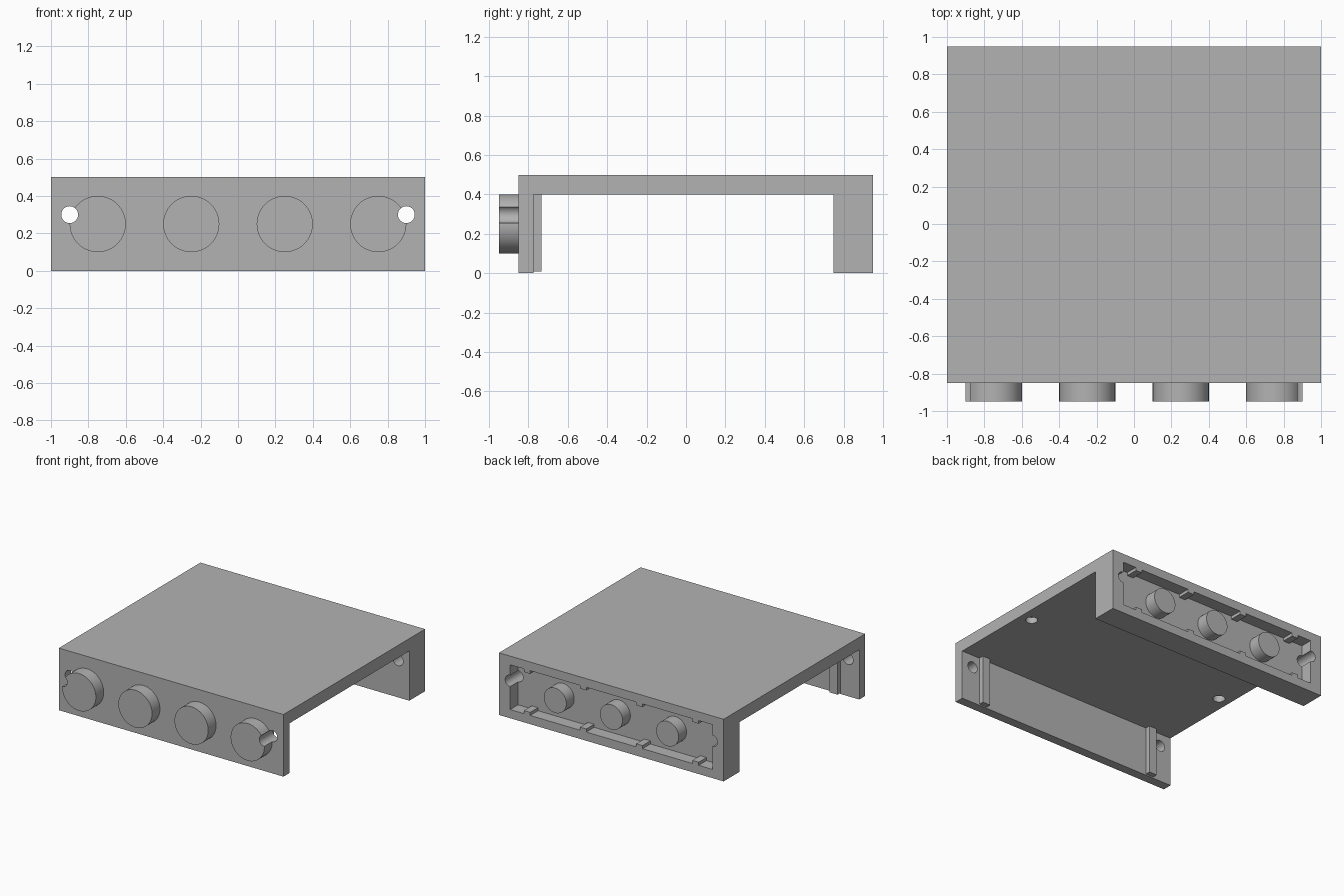
import bpy, bmesh, math
from mathutils import Matrix

cube = bpy.data.objects.get("Cube")
if cube:
    bpy.data.objects.remove(cube, do_unlink=True)

grey = bpy.data.materials.new("plain grey")
grey.use_nodes = True
grey.diffuse_color = (0.45, 0.45, 0.45, 1)
grey.node_tree.nodes["Principled BSDF"].inputs["Base Color"].default_value = grey.diffuse_color


def finish(name, bm):
    mesh = bpy.data.meshes.new(name)
    bmesh.ops.recalc_face_normals(bm, faces=bm.faces)
    bm.to_mesh(mesh)
    bm.free()
    mesh.materials.append(grey)
    ob = bpy.data.objects.new(name, mesh)
    bpy.context.collection.objects.link(ob)
    return ob


def box(name, x0, x1, y0, y1, z0, z1):
    bm = bmesh.new()
    bmesh.ops.create_cube(bm, size=1)
    for v in bm.verts:
        v.co = (x1 if v.co.x > 0 else x0, y1 if v.co.y > 0 else y0, z1 if v.co.z > 0 else z0)
    return finish(name, bm)


def cylinder(name, centre, radius, length, axis="Y"):
    bm = bmesh.new()
    bmesh.ops.create_cone(bm, cap_ends=True, segments=64, radius1=radius, radius2=radius, depth=length)
    if axis == "Y":
        bm.transform(Matrix.Rotation(math.pi / 2, 4, "X"))
    bm.transform(Matrix.Translation(centre))
    return finish(name, bm)


def activate(ob):
    bpy.ops.object.select_all(action="DESELECT")
    ob.select_set(True)
    bpy.context.view_layer.objects.active = ob


def cut(ob, cutters):
    activate(ob)
    for cutter in cutters:
        mod = ob.modifiers.new("cut", "BOOLEAN")
        mod.operation, mod.solver, mod.object = "DIFFERENCE", "EXACT", cutter
        bpy.ops.object.modifier_apply(modifier=mod.name)


def smooth(ob):
    activate(ob)
    bpy.ops.object.shade_smooth_by_angle(angle=math.radians(30))


# Bridge-shaped body: side profile swept across the width
profile = [(-0.85, 0), (-0.775, 0), (-0.775, 0.4), (0.75, 0.4), (0.75, 0), (0.95, 0), (0.95, 0.5), (-0.85, 0.5)]
bm = bmesh.new()
face = bm.faces.new([bm.verts.new((-1, y, z)) for y, z in profile])
swept = bmesh.ops.extrude_face_region(bm, geom=[face])["geom"]
bmesh.ops.translate(bm, vec=(2, 0, 0), verts=[g for g in swept if isinstance(g, bmesh.types.BMVert)])
body = finish("body", bm)

# Rear pocket, long through holes and blind holes under the top plate
pocket = box("pocket_cutter", -0.9, 0.9, 0.85, 1.0, 0.07, 0.43)
through = [cylinder("through_hole_cutter", (s * 0.9, 0, 0.3), 0.045, 2.4) for s in (-1, 1)]
blind = [cylinder("blind_hole_cutter", (s * 0.9, -0.1, 0.4), 0.045, 0.1, "Z") for s in (-1, 1)]
cut(body, [pocket] + through + blind)
smooth(body)

# Front knobs, the outer ones notched by the through holes
for i in range(4):
    x = -0.75 + 0.5 * i
    knob = cylinder("front_knob", (x, -0.9, 0.25), 0.15, 0.1)
    if i in (0, 3):
        cut(knob, through)
    smooth(knob)
    # Small grip tabs along the pocket floor and ceiling
    box("lower_tab", x - 0.028, x + 0.028, 0.85, 0.95, 0.07, 0.095)
    box("upper_tab", x - 0.028, x + 0.028, 0.85, 0.95, 0.405, 0.43)

# Pegs inside the rear pocket
for x in (-0.5, 0, 0.5):
    smooth(cylinder("pocket_peg", (x, 0.9, 0.25), 0.1, 0.1))

# Upright ribs on the inner side of the front wall
for s in (-1, 1):
    box("inner_rib", s * 0.8 - 0.035, s * 0.8 + 0.035, -0.775, -0.735, 0.01, 0.4)

for cutter in [pocket] + through + blind:
    bpy.data.objects.remove(cutter, do_unlink=True)
